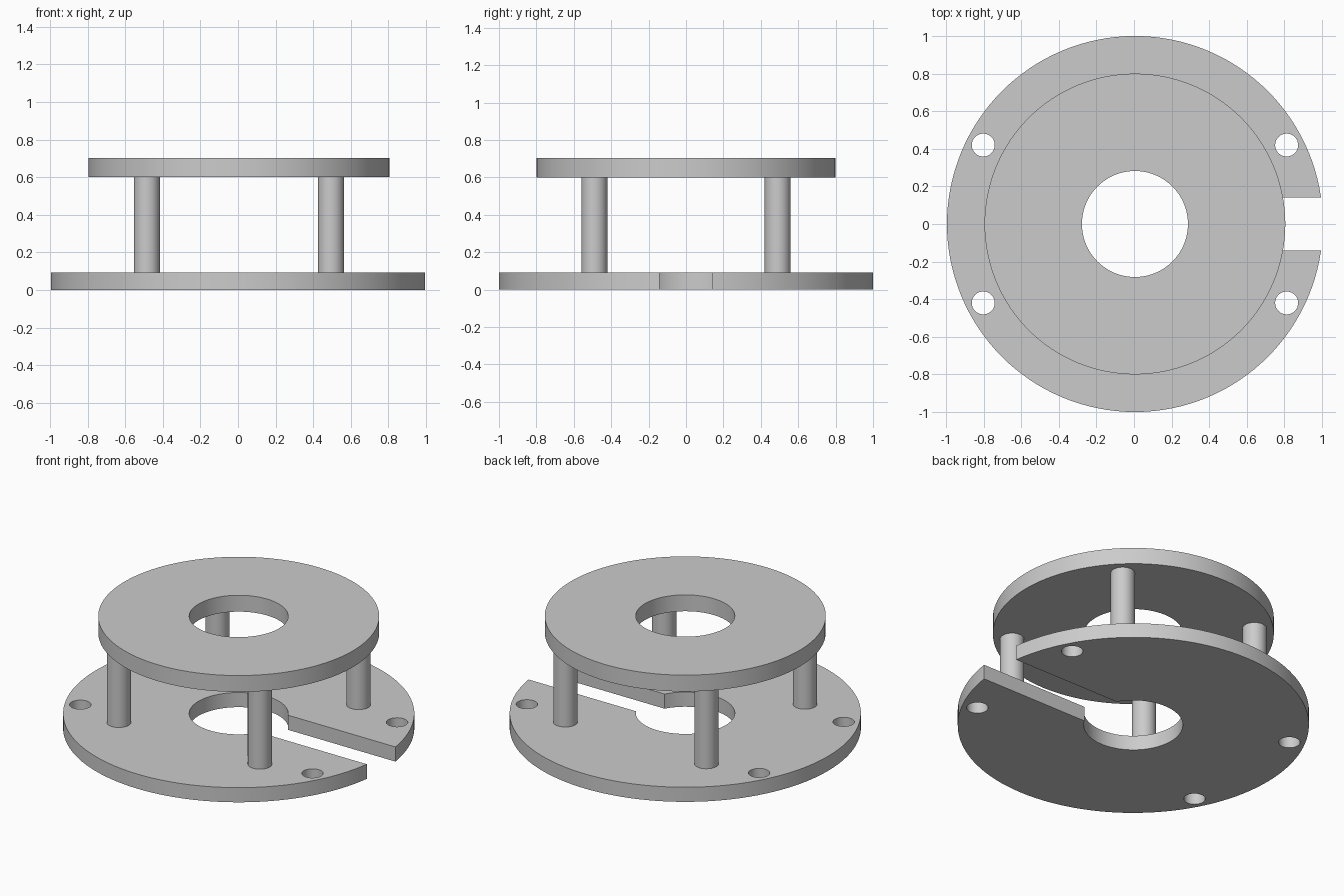
import bpy
import math

CX = 0.005            # disc axis; the slot trims one rim, shifting the centre
BASE_TOP, DECK_LOW, DECK_TOP = 0.092, 0.60, 0.703
BORE = 0.282

cube = bpy.data.objects.get("Cube")
if cube:
    bpy.data.objects.remove(cube, do_unlink=True)

grey = bpy.data.materials.new("plain grey")
grey.use_nodes = True
colour = (0.6, 0.6, 0.6, 1)
grey.diffuse_color = colour
grey.node_tree.nodes["Principled BSDF"].inputs["Base Color"].default_value = colour


def cylinder(name, x, y, radius, low, high, sides=64):
    bpy.ops.mesh.primitive_cylinder_add(
        vertices=sides, radius=radius, depth=high - low,
        location=(CX + x, y, (low + high) / 2))
    obj = bpy.context.object
    obj.name = name
    obj.data.materials.append(grey)
    return obj


def finish(obj):
    bpy.ops.object.select_all(action="DESELECT")
    obj.select_set(True)
    bpy.context.view_layer.objects.active = obj
    bpy.ops.object.shade_smooth_by_angle(angle=math.radians(30))


def cut(target, cutters):
    for cutter in cutters:
        mod = target.modifiers.new("cut", "BOOLEAN")
        mod.operation = "DIFFERENCE"
        mod.solver = "EXACT"
        mod.object = cutter
        bpy.context.view_layer.objects.active = target
        bpy.ops.object.modifier_apply(modifier=mod.name)
        bpy.data.objects.remove(cutter, do_unlink=True)
    finish(target)


corners = [(sx, sy) for sx in (-1, 1) for sy in (-1, 1)]

# Base plate: central bore, four mounting holes and an open slot on the left
base = cylinder("base_plate", 0, 0, 1.0, 0, BASE_TOP, 128)
cutters = [cylinder("bore_cutter", 0, 0, BORE, -0.1, 0.2, 96)]
cutters += [cylinder("hole_cutter", 0.807 * sx, 0.42 * sy, 0.061, -0.1, 0.2, 48)
            for sx, sy in corners]
bpy.ops.mesh.primitive_cube_add(size=1, location=(0.75 + CX, 0, 0.05))
slot = bpy.context.object
slot.name = "slot_cutter"
slot.scale = (1.5, 0.284, 0.3)
slot.data.materials.append(grey)
cut(base, cutters + [slot])

# Upper ring
ring = cylinder("upper_ring", 0, 0, 0.80, DECK_LOW, DECK_TOP, 128)
cut(ring, [cylinder("bore_cutter", 0, 0, BORE, 0.5, 0.8, 96)])

# Four posts between the plates
for sx, sy in corners:
    side = "left" if sx > 0 else "right"
    end = "back" if sy > 0 else "front"
    finish(cylinder(f"{end}_{side}_post", 0.49 * sx, 0.49 * sy, 0.069,
                    BASE_TOP, DECK_LOW))
